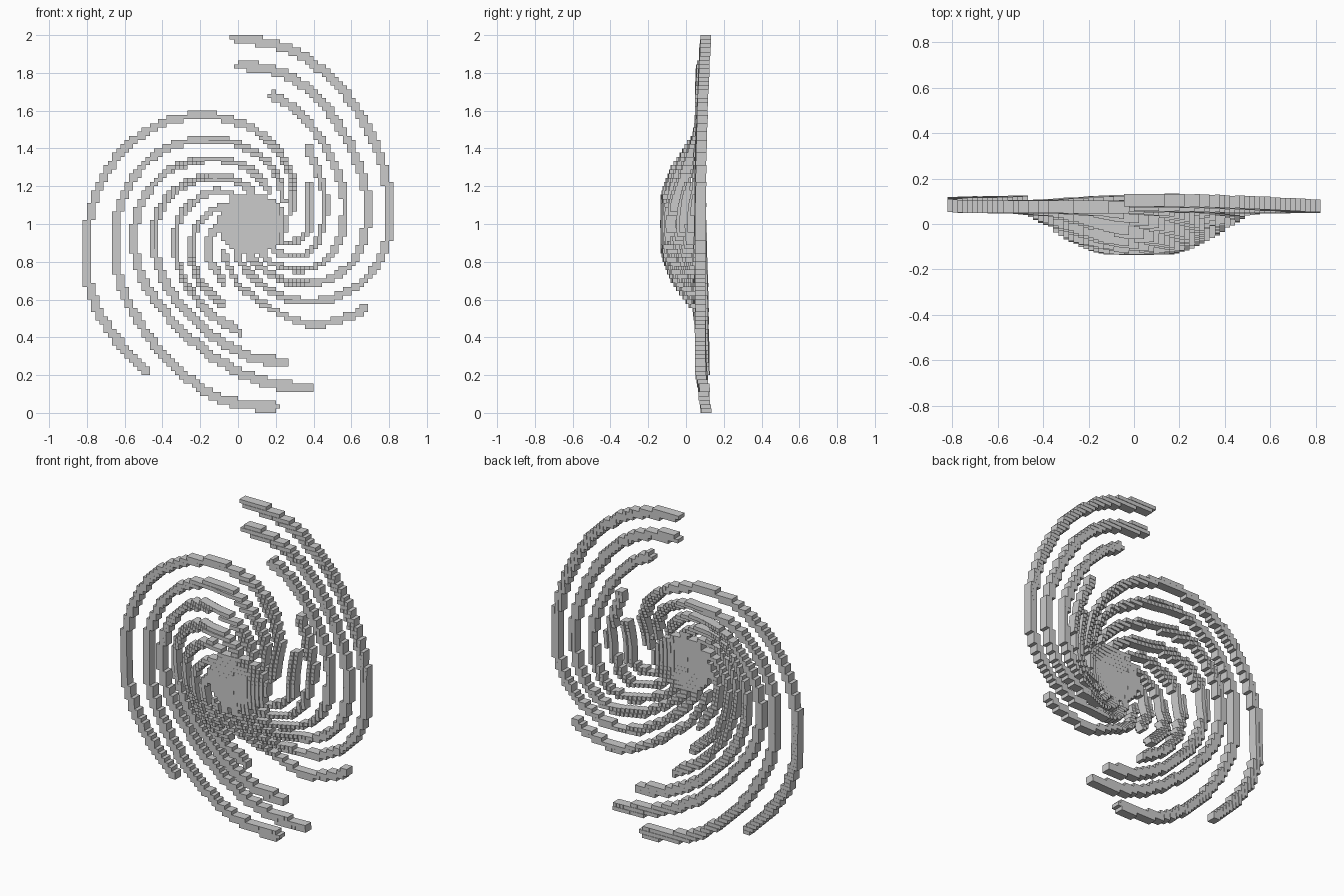
import bpy, bmesh, math

if "Cube" in bpy.data.objects:
    bpy.data.objects.remove(bpy.data.objects["Cube"])

CELL = 2.0 / 90          # grid pitch in the x-z plane
THICK = 0.056            # depth of the curved sheet

# front-surface depth by radius: forward bulge in the middle, slight curl at the rim
PROFILE = [(0, -.137), (.15, -.134), (.2, -.122), (.3, -.082), (.4, -.015),
           (.48, .034), (.55, .046), (.8, .049), (.9, .064), (1.05, .085)]


def front_y(x, z):
    r = math.hypot(x - .02, z - 1.0)
    for (r0, y0), (r1, y1) in zip(PROFILE, PROFILE[1:]):
        if r <= r1:
            return y0 + (y1 - y0) * (r - r0) / (r1 - r0)
    return PROFILE[-1][1]


def catmull(pts, steps=40):
    p = [pts[0]] + pts + [pts[-1]]
    for a, b, c, d in zip(p, p[1:], p[2:], p[3:]):
        for i in range(steps):
            t = i / steps
            yield tuple(.5 * (2 * q + (r - o) * t + (2 * o - 5 * q + 4 * r - s) * t * t
                              + (3 * q - o - 3 * r + s) * t ** 3)
                        for o, q, r, s in zip(a, b, c, d))
    yield pts[-1]


def centre(c):
    return (c[0] + .5) * CELL, (c[1] + .5) * CELL


def stroke(pts, w_out, w_in):
    """Grid cells under a tapering spiral stroke, from tip to core."""
    cells = set()
    path = list(catmull(pts))
    for n, (x, z) in enumerate(path):
        h = (w_out + (w_in - w_out) * n / len(path)) / 2
        ci, cj = math.floor(x / CELL), math.floor(z / CELL)
        cells.add((ci, min(89, max(0, cj))))
        for i in range(ci - 2, ci + 3):
            for j in range(max(0, cj - 2), min(89, cj + 2) + 1):
                cx, cz = centre((i, j))
                if math.hypot(cx - x, cz - z) <= h:
                    cells.add((i, j))
    return cells


# spiral arms, each traced from its outer tip to the core as (x, z)
right_arms = [
    [(-.01, 1.98), (.2, 1.95), (.4, 1.85), (.6, 1.65), (.75, 1.36), (.803, 1.1),
     (.785, .9), (.68, .71), (.5, .61), (.35, .59), (.2, .63), (.05, .75), (-.02, .87)],
    [(.01, 1.84), (.2, 1.81), (.4, 1.69), (.56, 1.48), (.66, 1.25), (.685, 1.08),
     (.66, .9), (.57, .76), (.4, .685), (.25, .7), (.1, .79), (.03, .87)],
    [(.18, 1.68), (.3, 1.61), (.45, 1.43), (.535, 1.25), (.565, 1.1), (.54, .92),
     (.45, .8), (.33, .76), (.2, .785), (.1, .86)],
    [(.37, 1.4), (.41, 1.31), (.45, 1.2), (.46, 1.05), (.42, .91), (.33, .83), (.2, .85)],
    [(.38, 1.2), (.38, 1.0), (.31, .91), (.2, .91)],
    [(.67, .55), (.55, .495), (.4, .47), (.28, .5), (.13, .58), (-.01, .7), (-.08, .86)],
]
left_arms = [
    [(-.49, .23), (-.65, .4), (-.765, .6), (-.808, .82), (-.79, 1.02), (-.72, 1.23),
     (-.58, 1.42), (-.37, 1.545), (-.12, 1.57), (.08, 1.5), (.21, 1.39), (.29, 1.23), (.28, 1.06)],
    [(.19, .03), (0, .05), (-.16, .11), (-.36, .27), (-.51, .46), (-.61, .65), (-.65, .85),
     (-.635, 1.05), (-.55, 1.25), (-.38, 1.4), (-.12, 1.45), (.09, 1.38), (.2, 1.27), (.24, 1.12)],
    [(.38, .14), (.2, .15), (0, .22), (-.2, .35), (-.4, .55), (-.52, .75), (-.55, .95),
     (-.49, 1.15), (-.35, 1.29), (-.13, 1.345), (.06, 1.29), (.17, 1.17)],
    [(.24, .27), (.05, .3), (-.15, .42), (-.31, .58), (-.41, .75), (-.445, .93),
     (-.4, 1.1), (-.28, 1.21), (-.12, 1.25), (.03, 1.21), (.1, 1.12)],
    [(.01, .43), (-.15, .53), (-.28, .7), (-.335, .88), (-.31, 1.03), (-.22, 1.13),
     (-.1, 1.175), (.04, 1.11)],
    [(-.08, .575), (-.19, .68), (-.25, .84), (-.22, .98), (-.12, 1.08), (0, 1.08)],
    [(-.08, .7), (-.16, .84), (-.13, .96), (-.03, 1.02)],
]

# dense core: a filled ellipse of cells
core = {(i, j) for i in range(-15, 20) for j in range(30, 60)
        if ((centre((i, j))[0] - .075) / .185) ** 2 + ((centre((i, j))[1] - 1.0) / .16) ** 2 < 1}
parts = {"core": core, "right_arms": set(), "left_arms": set()}
for name, arms in (("right_arms", right_arms), ("left_arms", left_arms)):
    for pts in arms:
        big = len(pts) > 10
        parts[name] |= stroke(pts, .052 if big else .045, .036 if big else .03)
parts["right_arms"] -= core
parts["left_arms"] -= core | parts["right_arms"]
filled = set().union(*parts.values())
depth = {c: front_y(*centre(c)) for c in filled}


def build(name, cells):
    bm = bmesh.new()

    def quad(*co):
        bm.faces.new([bm.verts.new(p) for p in co])

    for c in cells:
        x0, z0 = c[0] * CELL, c[1] * CELL
        x1, z1 = x0 + CELL, z0 + CELL
        f = depth[c]
        b = f + THICK
        # front and back caps
        quad((x0, f, z0), (x1, f, z0), (x1, f, z1), (x0, f, z1))
        quad((x0, b, z0), (x0, b, z1), (x1, b, z1), (x1, b, z0))
        # side walls, only where a neighbour does not cover them
        for di, dj, p, q in ((1, 0, (x1, z0), (x1, z1)), (-1, 0, (x0, z1), (x0, z0)),
                             (0, 1, (x1, z1), (x0, z1)), (0, -1, (x0, z0), (x1, z0))):
            nf = depth.get((c[0] + di, c[1] + dj))
            if nf is None:
                spans = [(f, b)]
            else:
                spans = [(f, min(nf, b)), (max(nf + THICK, f), b)]
            for s, e in spans:
                if e - s > 1e-5:
                    quad((p[0], s, p[1]), (p[0], e, p[1]), (q[0], e, q[1]), (q[0], s, q[1]))
    bmesh.ops.remove_doubles(bm, verts=bm.verts, dist=1e-5)
    me = bpy.data.meshes.new(name)
    bm.to_mesh(me)
    bm.free()
    bpy.context.collection.objects.link(bpy.data.objects.new(name, me))


for name, cells in parts.items():
    build(name, cells)
